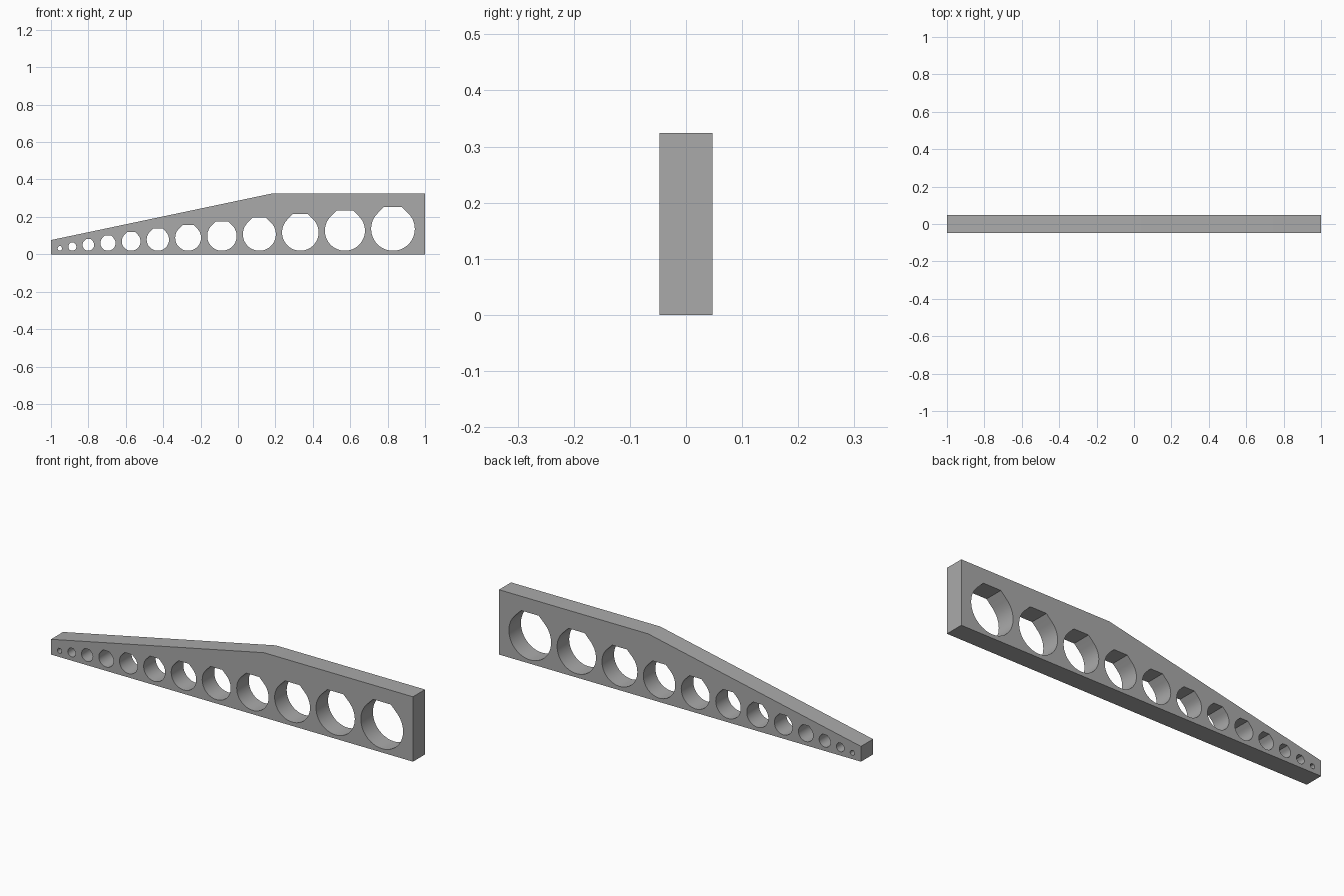
import bpy, bmesh, math
from mathutils import Matrix

cube = bpy.data.objects.get("Cube")
if cube:
    bpy.data.objects.remove(cube)

U = 2 / 105          # one gauge unit
THICK = 5 * U
HOLES = 12

grey = bpy.data.materials.new("plain grey")
grey.use_nodes = True
colour = (0.4, 0.4, 0.4, 1)
grey.diffuse_color = colour
grey.node_tree.nodes["Principled BSDF"].inputs["Base Color"].default_value = colour


def add_loop(curve, points):
    spline = curve.splines.new("POLY")
    spline.points.add(len(points) - 1)
    for p, (x, z) in zip(spline.points, points):
        p.co = (x, z, 0, 1)
    spline.use_cyclic_u = True


def hole_outline(cx, cz, r, steps=36):
    # round below, chamfered to a short flat at the crown
    arc = [math.radians(135 + 270 * i / steps) for i in range(steps + 1)]
    pts = [(cx + r * math.cos(a), cz + r * math.sin(a)) for a in arc]
    flat = r * math.tan(math.radians(22.5))
    return pts + [(cx + flat, cz + r), (cx - flat, cz + r)]


# Tapered plate outline
curve = bpy.data.curves.new("plate_outline", "CURVE")
curve.dimensions = "2D"
curve.fill_mode = "BOTH"
curve.extrude = THICK / 2
add_loop(curve, [(-1, 0), (1, 0), (1, 17 * U), (0.176, 17 * U), (-1, 4 * U)])

# Row of holes growing by one unit each
x = -1
for n in range(1, HOLES + 1):
    x += (2 + n / 2) * U
    r = (n / 2 + 0.13) * U
    add_loop(curve, hole_outline(x, U + r, r))
    x += n / 2 * U

# Convert to a welded mesh standing upright
helper = bpy.data.objects.new("plate_outline", curve)
bpy.context.collection.objects.link(helper)
bpy.context.view_layer.update()
evaluated = helper.evaluated_get(bpy.context.evaluated_depsgraph_get())
mesh = bpy.data.meshes.new_from_object(evaluated)
bpy.data.objects.remove(helper)

bm = bmesh.new()
bm.from_mesh(mesh)
bmesh.ops.remove_doubles(bm, verts=bm.verts, dist=1e-5)
bmesh.ops.transform(bm, matrix=Matrix.Rotation(math.pi / 2, 4, "X"), verts=bm.verts)
bmesh.ops.recalc_face_normals(bm, faces=bm.faces)
bm.to_mesh(mesh)
bm.free()

mesh.materials.clear()
mesh.materials.append(grey)
plate = bpy.data.objects.new("hole_gauge_plate", mesh)
bpy.context.collection.objects.link(plate)
bpy.context.view_layer.objects.active = plate
plate.select_set(True)
bpy.ops.object.shade_smooth_by_angle(angle=math.radians(30))
